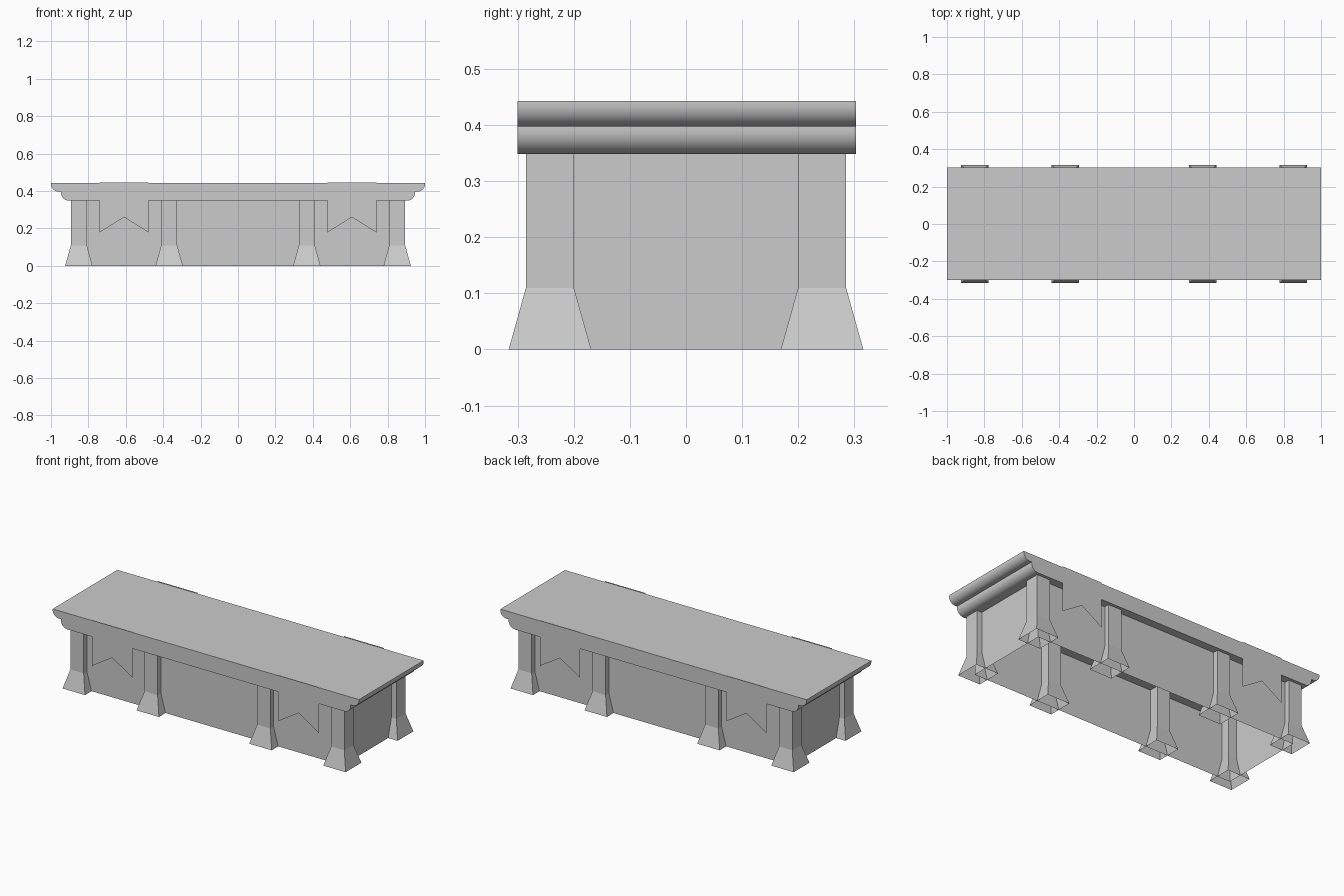
import bpy
import math

if "Cube" in bpy.data.objects:
    bpy.data.objects.remove(bpy.data.objects["Cube"])


def mesh_object(name, verts, faces):
    me = bpy.data.meshes.new(name)
    me.from_pydata(verts, [], faces)
    me.update()
    ob = bpy.data.objects.new(name, me)
    bpy.context.collection.objects.link(ob)
    return ob


def loft(name, rings, capped=False):
    """Walls through equally sized rings of points, optionally closed."""
    n = len(rings[0])
    verts = [p for r in rings for p in r]
    faces = []
    if capped:
        faces = [list(range(n))[::-1], [(len(rings) - 1) * n + i for i in range(n)]]
    for k in range(len(rings) - 1):
        for i in range(n):
            j = (i + 1) % n
            faces.append([k * n + i, k * n + j, (k + 1) * n + j, (k + 1) * n + i])
    return mesh_object(name, verts, faces)


def rect(cx, cy, hx, hy, z):
    return [(cx - hx, cy - hy, z), (cx + hx, cy - hy, z),
            (cx + hx, cy + hy, z), (cx - hx, cy + hy, z)]


def quarter_round(x, z, r, steps=10):
    """Convex lower corner, from the underside up to the outer edge."""
    return [(x - r + r * math.sin(a), z + r - r * math.cos(a))
            for a in (math.pi / 2 * i / steps for i in range(steps + 1))]


# Top slab with two rounded steps at each end
right = quarter_round(0.946, 0.348, 0.042) + [(0.946, 0.397)]
right += quarter_round(1.0, 0.397, 0.040) + [(1.0, 0.443)]
profile = right + [(-x, z) for x, z in reversed(right)]
slab = loft("top_slab", [[(x, y, z) for x, z in profile] for y in (0.303, -0.3)], True)
bpy.context.view_layer.objects.active = slab
slab.select_set(True)
bpy.ops.object.shade_smooth_by_angle(angle=math.radians(30))
slab.select_set(False)

# Recessed body, open underneath
loft("body", [rect(0, 0, 0.862, 0.255, z) for z in (0, 0.349)])

# Hollow legs with flared feet
for sx in (-1, 1):
    for sy in (-1, 1):
        for label, x in (("corner_leg", 0.851), ("middle_leg", 0.368)):
            cx, cy = sx * x, sy * 0.2425
            loft(label, [rect(cx, cy, 0.073, 0.0735, 0),
                         rect(cx, cy, 0.043, 0.043, 0.109),
                         rect(cx, cy, 0.043, 0.043, 0.349)])

# Thin notched banners on the front and back
for sx in (-1, 1):
    c, h = sx * 0.609, 0.131
    outline = [(c - h, 0.178), (c, 0.26), (c + h, 0.178),
               (c + h, 0.446), (c - h, 0.446)]
    for y in (-0.303, 0.306):
        pts = outline if y < 0 else outline[::-1]
        mesh_object("notched_banner", [(x, y, z) for x, z in pts], [range(5)])
